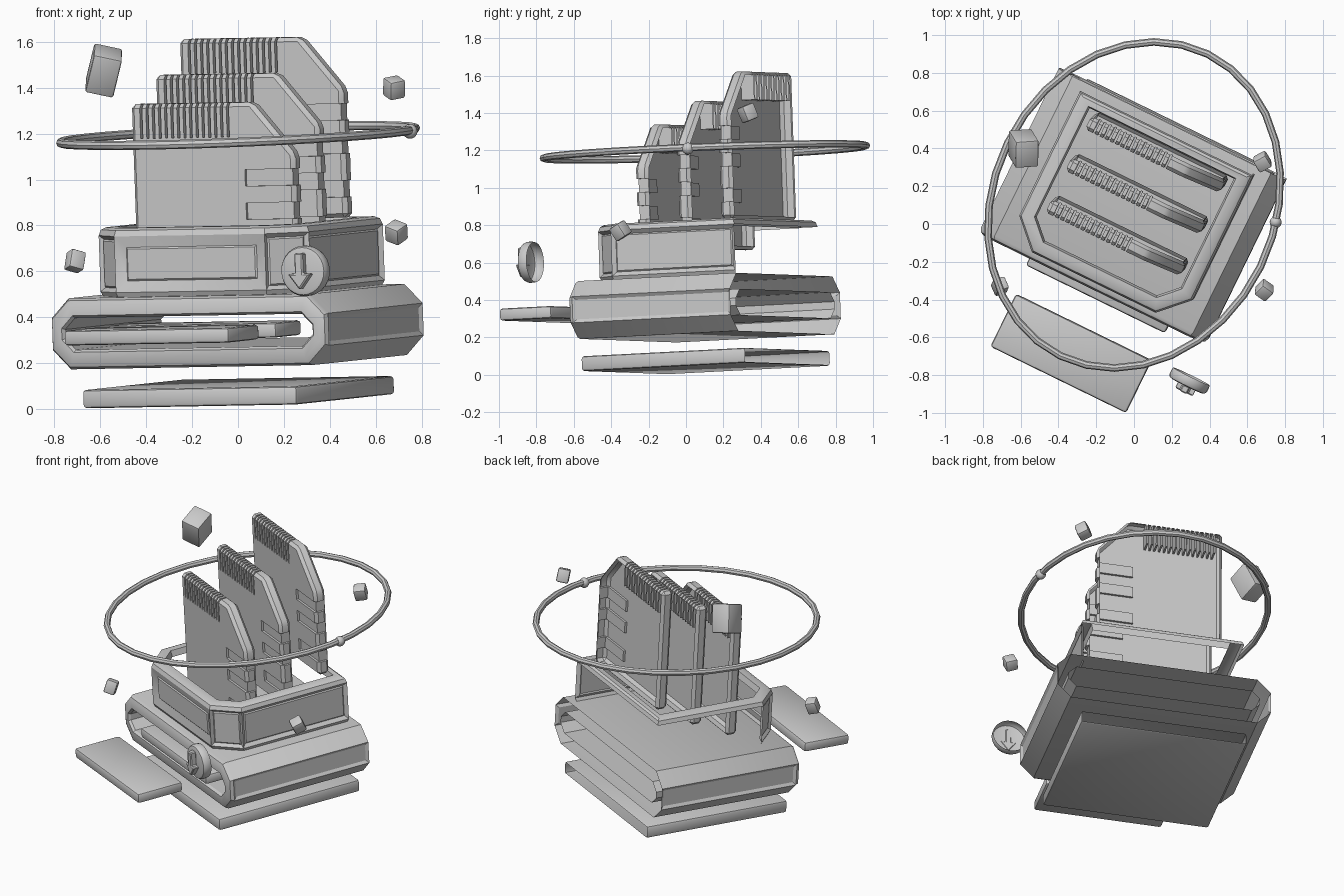
import bpy, bmesh, math
from mathutils import Matrix, Vector, Euler

if "Cube" in bpy.data.objects:
    bpy.data.objects.remove(bpy.data.objects["Cube"])

R = math.radians
# Whole stack is turned about z and tipped slightly
STACK = (Matrix.Translation((0.005, 0.108, 0.004)) @ Matrix.Rotation(R(2), 4, 'X')
         @ Matrix.Rotation(R(-2), 4, 'Y') @ Matrix.Rotation(R(-26), 4, 'Z'))


def finish(bm, name, matrix=STACK):
    me = bpy.data.meshes.new(name)
    bm.to_mesh(me)
    bm.free()
    ob = bpy.data.objects.new(name, me)
    bpy.context.collection.objects.link(ob)
    ob.matrix_world = matrix
    return ob


def add_box(bm, lo, hi):
    lo, hi = Vector(lo), Vector(hi)
    m = Matrix.Translation((lo + hi) / 2) @ Matrix.Diagonal((*(hi - lo), 1))
    bmesh.ops.create_cube(bm, size=1, matrix=m)


def bevel_all(bm, width, segments=2):
    bmesh.ops.bevel(bm, geom=bm.edges[:], offset=width, segments=segments,
                    profile=0.5, affect='EDGES', clamp_overlap=True)


def rounded_box(name, lo, hi, width, matrix=STACK, open_back=False):
    bm = bmesh.new()
    add_box(bm, lo, hi)
    bevel_all(bm, width)
    if open_back:
        bm.normal_update()
        bmesh.ops.delete(bm, geom=[f for f in bm.faces if f.normal.y > 0.5], context='FACES')
    return finish(bm, name, matrix)


def loft(bm, loops):
    rows = [[bm.verts.new(p) for p in loop] for loop in loops]
    n = len(rows[0])
    return [[bm.faces.new((a[i], a[(i + 1) % n], b[(i + 1) % n], b[i])) for i in range(n)]
            for a, b in zip(rows, rows[1:])]


def prism(bm, profile, v0, v1):
    a = [bm.verts.new((u, v0, w)) for u, w in profile]
    b = [bm.verts.new((u, v1, w)) for u, w in profile]
    n = len(a)
    bm.faces.new(a)
    bm.faces.new(b[::-1])
    for i in range(n):
        bm.faces.new((a[i], b[i], b[(i + 1) % n], a[(i + 1) % n]))
    bmesh.ops.recalc_face_normals(bm, faces=bm.faces[:])


# Bottom slab, open at the back
rounded_box("base_slab", (-0.52, -0.49, 0.03), (0.52, 0.49, 0.11), 0.015, open_back=True)


# Octagonal sleeve with a slot right through it
def octagon(a, h, c, v, w=0.355):
    pts = [(a, c - h), (a, h - c), (a - c, h), (c - a, h), (-a, h - c), (-a, c - h), (c - a, -h), (a - c, -h)]
    return [(u, v, w + z) for u, z in pts]


bm = bmesh.new()
bands = loft(bm, [octagon(0.67, 0.155, 0.085, 0.485), octagon(0.67, 0.155, 0.085, -0.455),
                  octagon(0.66, 0.145, 0.081, -0.475), octagon(0.64, 0.125, 0.075, -0.485),
                  octagon(0.61, 0.08, 0.055, -0.485), octagon(0.60, 0.07, 0.05, -0.47),
                  octagon(0.60, 0.07, 0.05, 0.485)])
bmesh.ops.recalc_face_normals(bm, faces=bm.faces[:])
bmesh.ops.inset_individual(bm, faces=[bands[0][0], bands[0][4]], thickness=0.025, depth=-0.012)
finish(bm, "slot_sleeve")

# Cards sliding out of the slot
rounded_box("front_tray", (-0.35, -1.0, 0.325), (0.45, -0.69, 0.39), 0.015)
rounded_box("inner_tray", (-0.37, -0.53, 0.325), (0.45, -0.27, 0.39), 0.015)


# Upper housing: open top, panelled front and right, no back or left wall
def housing(i, w):
    a, b, f, c = 0.51 - i, 0.445 - 0.7 * i, 0.435 - i, 0.145 - 0.586 * i
    pts = [(a, b), (-a, b), (-a, c - f), (c - a, -f), (a - c, -f), (a, c - f)]
    return [(u, v, w) for u, v in pts]


bm = bmesh.new()
bands = loft(bm, [housing(0.015, 0.50), housing(0, 0.53), housing(0, 0.775), housing(0.01, 0.80),
                  housing(0.03, 0.81), housing(0.075, 0.81), housing(0.085, 0.77)])
bm.normal_update()
wall = bands[1]
for k, inset in ((3, 0.07), (2, 0.025), (4, 0.025), (5, 0.03)):
    bmesh.ops.inset_individual(bm, faces=[wall[k]], thickness=inset, depth=-0.018)
    bmesh.ops.inset_individual(bm, faces=[wall[k]], thickness=0.01, depth=0.006)
bmesh.ops.delete(bm, geom=[band[k] for band in bands[:2] for k in (0, 1)], context='FACES')
finish(bm, "upper_housing")


# Three identical edge-connector cards, each one higher than the last
def card(name, v, lift):
    front, back = v - 0.038, v + 0.038
    bm = bmesh.new()
    prism(bm, [(-0.385, 0.55), (0.40, 0.55), (0.40, 1.11), (0.20, 1.34), (-0.385, 1.34)], front, back)
    bevel_all(bm, 0.018, 1)
    ob = finish(bm, name, Matrix())
    bm = bmesh.new()
    for i in range(15):
        u = -0.34 + i * 0.03
        add_box(bm, (u, front - 0.05, 1.19), (u + 0.011, back + 0.05, 1.40))
    for w in (0.64, 0.83, 0.975):
        add_box(bm, (0.16, front - 0.05, w), (0.45, front + 0.014, w + 0.072))
        add_box(bm, (0.385, front - 0.06, w), (0.46, back + 0.05, w + 0.072))
    cutter = finish(bm, name + "_cutter", Matrix())
    cutter.hide_render = True
    mod = ob.modifiers.new("cut", 'BOOLEAN')
    mod.operation, mod.solver, mod.object, mod.use_self = 'DIFFERENCE', 'EXACT', cutter, True
    bpy.context.view_layer.objects.active = ob
    bpy.ops.object.modifier_apply(modifier="cut")
    bpy.data.objects.remove(cutter)
    bm = bmesh.new()
    bm.from_mesh(ob.data)
    bm.normal_update()
    rear = [f for f in bm.faces if f.normal.y > 0.9 and f.calc_center_median().y > back - 0.01]
    bmesh.ops.delete(bm, geom=rear, context='FACES')
    bm.to_mesh(ob.data)
    bm.free()
    ob.matrix_world = STACK @ Matrix.Translation((0, 0, lift))


for name, v, lift in (("front_card", -0.15, 0), ("middle_card", 0.10, 0.115), ("rear_card", 0.35, 0.26)):
    card(name, v, lift)


# Oval orbit ring with a bead
def orbit_loop(t, rx=0.745, ry=0.89, r=0.02):
    radial = Vector((math.cos(t) * ry, math.sin(t) * rx, 0)).normalized()
    mid = Vector((0.018 + rx * math.cos(t), 0.047 + ry * math.sin(t), 1.187))
    return [mid + radial * r * math.cos(s) + Vector((0, 0, r * math.sin(s)))
            for s in (k * math.tau / 8 for k in range(8))]


bm = bmesh.new()
loft(bm, [orbit_loop(i * math.tau / 32) for i in range(33)])
bmesh.ops.remove_doubles(bm, verts=bm.verts[:], dist=1e-4)
bmesh.ops.recalc_face_normals(bm, faces=bm.faces[:])
finish(bm, "orbit_ring")
bm = bmesh.new()
bmesh.ops.create_uvsphere(bm, u_segments=12, v_segments=8, radius=0.032)
finish(bm, "orbit_bead", Matrix.Translation((0.75, 0.01, 1.21)))

# Round button, hollow behind, with a down arrow on its face
COIN = STACK @ Matrix.Translation((0.68, -0.69, 0.62))
bm = bmesh.new()
rings = [[(r * math.cos(k * math.tau / 28), v, r * math.sin(k * math.tau / 28)) for k in range(28)]
         for r, v in ((0.107, 0.028), (0.11, 0.015), (0.11, -0.01), (0.103, -0.024), (0.09, -0.028))]
loft(bm, rings)
bm.verts.ensure_lookup_table()
bm.faces.new(bm.verts[-28:])
bmesh.ops.recalc_face_normals(bm, faces=bm.faces[:])
finish(bm, "button_disc", COIN)
bm = bmesh.new()
prism(bm, [(-0.02, 0.08), (0.02, 0.08), (0.02, -0.01), (0.055, -0.01), (0, -0.08), (-0.055, -0.01), (-0.02, -0.01)],
      -0.065, -0.025)
bevel_all(bm, 0.006, 1)
finish(bm, "down_arrow", COIN)

# Floating cubes
for name, loc, size, rot in (("cube_high_left", (-0.585, 0.40, 1.475), (0.125, 0.15, 0.18), (22, 12, 4)),
                             ("cube_high_right", (0.68, 0.33, 1.40), (0.075, 0.075, 0.085), (20, -10, 28)),
                             ("cube_low_right", (0.69, -0.35, 0.77), (0.075, 0.075, 0.08), (28, 18, -35)),
                             ("cube_low_left", (-0.71, -0.33, 0.645), (0.07, 0.07, 0.085), (-15, 15, 20))):
    h = Vector(size) / 2
    m = Matrix.Translation(loc) @ Euler([R(a) for a in rot]).to_matrix().to_4x4()
    rounded_box(name, -h, h, 0.01, m)

# Smooth shading with sharp creases kept
bpy.ops.object.select_all(action='SELECT')
bpy.context.view_layer.objects.active = bpy.data.objects["slot_sleeve"]
bpy.ops.object.shade_smooth_by_angle(angle=R(30))
